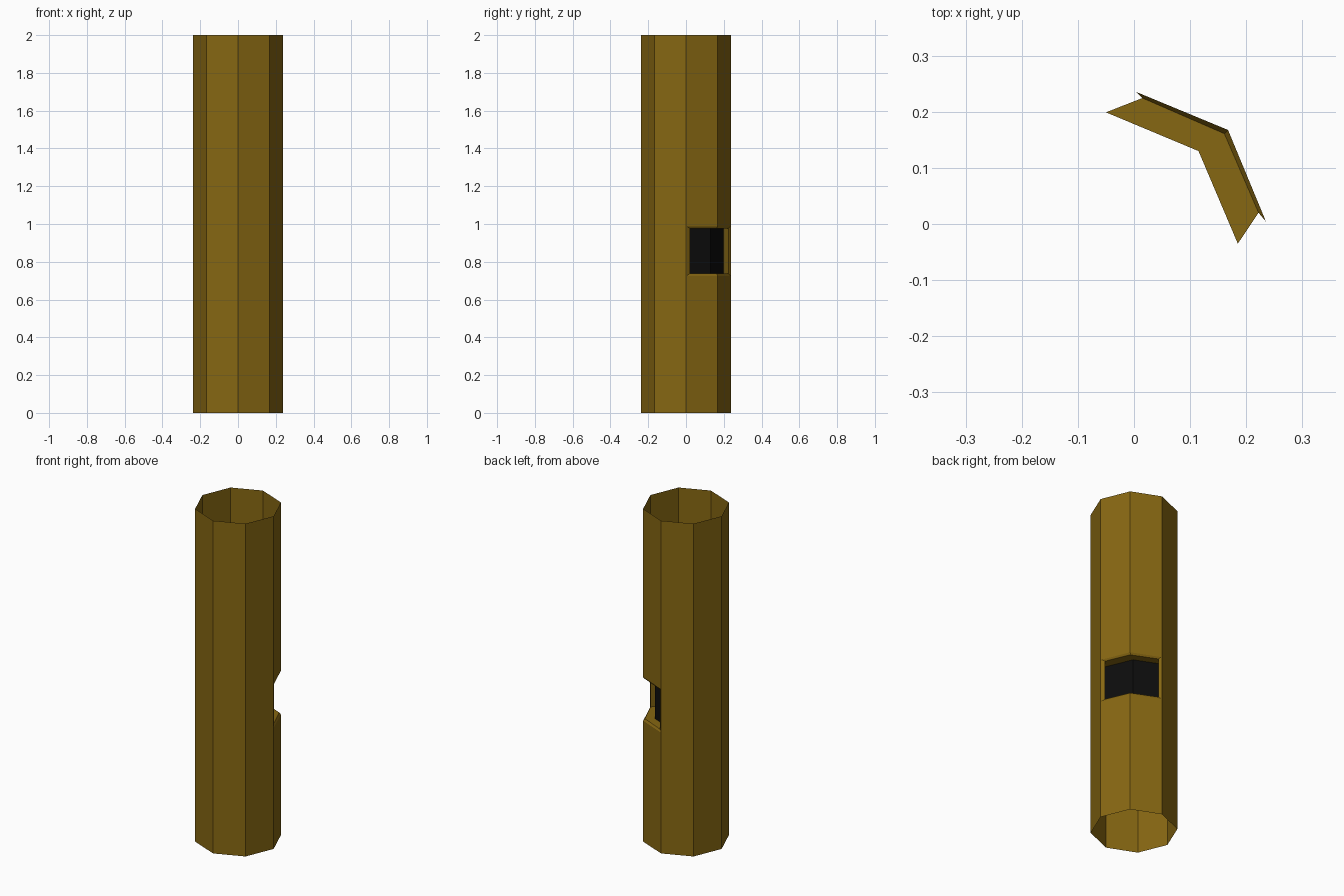
import bpy
import math
from mathutils import Vector

if "Cube" in bpy.data.objects:
    bpy.data.objects.remove(bpy.data.objects["Cube"])

R, HEIGHT = 0.237, 2.0


def material(name, color):
    m = bpy.data.materials.new(name)
    m.diffuse_color = (*color, 1)
    m.use_nodes = True
    m.node_tree.nodes["Principled BSDF"].inputs["Base Color"].default_value = m.diffuse_color
    return m


def add_part(name, verts, faces, mat):
    mesh = bpy.data.meshes.new(name)
    mesh.from_pydata(verts, [], faces)
    mesh.materials.append(mat)
    obj = bpy.data.objects.new(name, mesh)
    bpy.context.collection.objects.link(obj)
    return obj


brown = material("brown", (0.24, 0.135, 0.006))
black = material("black", (0.004, 0.004, 0.004))

# Octagon outline, with two extra points at the ends of the window
octagon = [Vector((R * math.cos(math.radians(45 * i)), R * math.sin(math.radians(45 * i))))
           for i in range(8)]
a, b, c = octagon[:3]
win_start, win_end = a.lerp(b, 0.025), c.lerp(b, 0.025)
outline = [a, win_start, b, win_end] + octagon[2:]
n = len(outline)

# Open tube wall, leaving out the two window panels
levels = [0, 0.726, 0.988, HEIGHT]
verts = [(p.x, p.y, z) for z in levels for p in outline]
faces = []
for k in range(3):
    for i in range(n):
        if k == 1 and i in (1, 2):
            continue
        j = (i + 1) % n
        faces.append((k * n + i, k * n + j, (k + 1) * n + j, (k + 1) * n + i))
add_part("tube_wall", verts, faces, brown)


# Closed loop around the window: along the bottom, back along the top
def window_loop(points, low, high):
    return ([(x, y, low) for x, y in points] +
            [(x, y, high) for x, y in reversed(points)])


inner = [(0.222, 0.020), (0.161, 0.161), (0.015, 0.2245)]
back = [(0.185, -0.035), (0.115, 0.130), (-0.050, 0.199)]
rim_loop = window_loop([win_start, b, win_end], levels[1], levels[2])
inner_loop = window_loop(inner, 0.738, 0.977)
back_loop = window_loop(back, 0.738, 0.977)

# Bevelled rim and recess sides
faces = [(r * 6 + i, r * 6 + (i + 1) % 6, (r + 1) * 6 + (i + 1) % 6, (r + 1) * 6 + i)
         for r in range(2) for i in range(6)]
add_part("window_recess", rim_loop + inner_loop + back_loop, faces, brown)

# Dark panel at the back of the recess
add_part("window_panel", back_loop, [(0, 1, 4, 5), (1, 2, 3, 4)], black)
